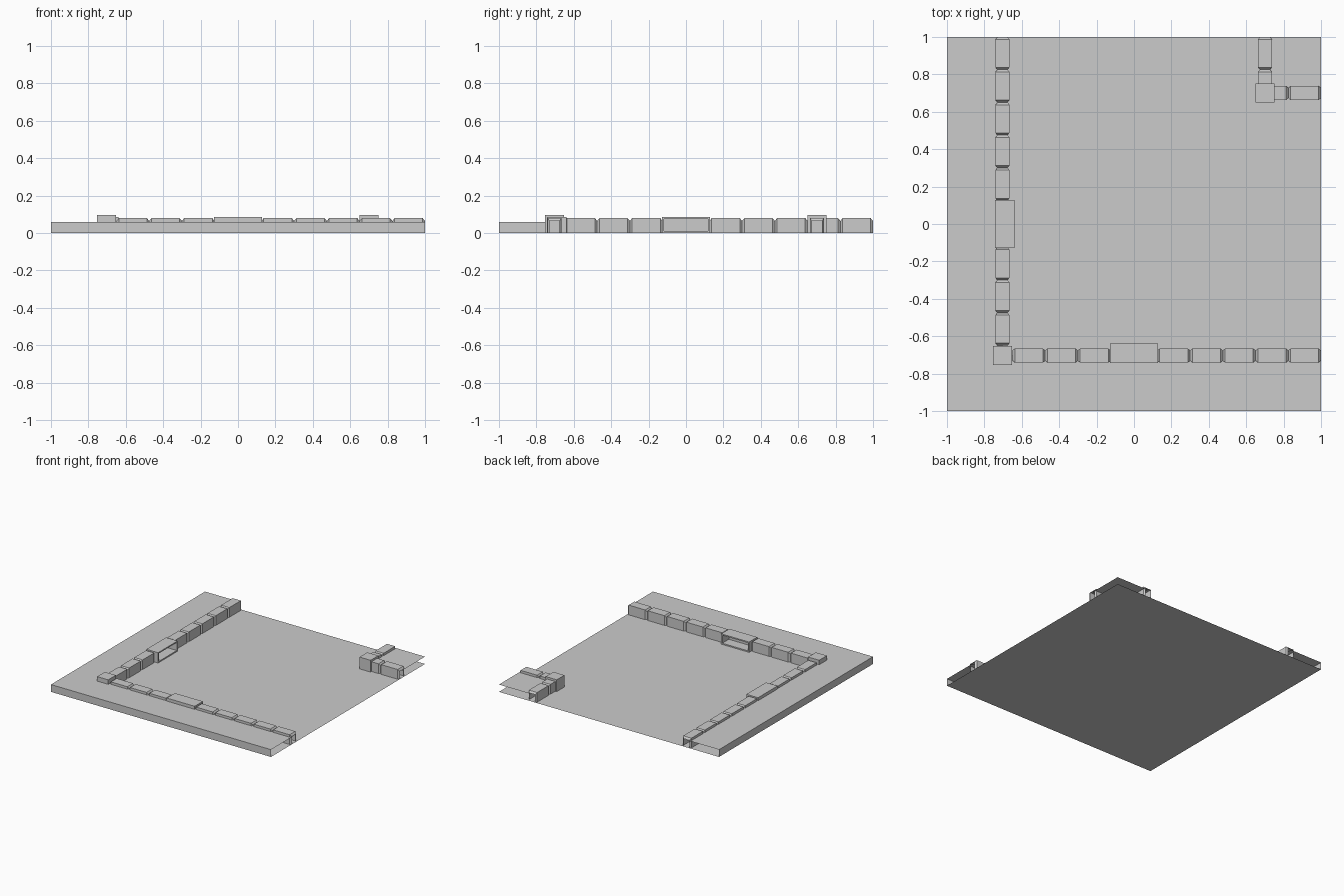
import bpy, bmesh

if "Cube" in bpy.data.objects:
    bpy.data.objects.remove(bpy.data.objects["Cube"])

LOW, HIGH = -0.703, 0.70      # curb centre lines
STEP, CHAMFER = 0.175, 0.0125  # stone spacing, joint chamfer
PAVE_Z = 0.06


def finish(name, bm, swap=False):
    """Make an object; swap mirrors x and y so one part serves both directions."""
    if swap:
        for v in bm.verts:
            v.co.x, v.co.y = v.co.y, v.co.x
        bmesh.ops.reverse_faces(bm, faces=bm.faces[:])
    bm.normal_update()
    me = bpy.data.meshes.new(name)
    bm.to_mesh(me)
    bm.free()
    ob = bpy.data.objects.new(name, me)
    bpy.context.collection.objects.link(ob)
    return ob


def box(x0, x1, y0, y1, z1):
    bm = bmesh.new()
    bmesh.ops.create_cube(bm, size=1)
    for v in bm.verts:
        v.co.x = x0 if v.co.x < 0 else x1
        v.co.y = y0 if v.co.y < 0 else y1
        v.co.z = 0 if v.co.z < 0 else z1
    bm.normal_update()
    return bm


def sheet(name, outline, z, walls=()):
    """Flat sheet at height z, with walls dropped to the ground on chosen edges."""
    bm = bmesh.new()
    top = [bm.verts.new((x, y, z)) for x, y in outline]
    bm.faces.new(top)
    low = {}
    for i in walls:
        a, b = i, (i + 1) % len(top)
        for k in (a, b):
            if k not in low:
                low[k] = bm.verts.new((*outline[k], 0))
        bm.faces.new((top[b], top[a], low[a], low[b]))
    return finish(name, bm)


def curb_row(name, centre, start, first_joint, end, swap):
    """Open arch section lofted along x, pinched at every joint."""
    bm = bmesh.new()
    stations = []
    if start < first_joint:
        stations += [(start, False), (first_joint - CHAMFER, False)]
    for i in range(round((end - first_joint) / STEP) + 1):
        j = first_joint + i * STEP
        if i:
            stations.append((j - CHAMFER, False))
        stations.append((j, True))
        if j < end - 0.01:
            stations.append((j + CHAMFER, False))
    rings = []
    for x, pinched in stations:
        w, h = (0.027, 0.065) if pinched else (0.0375, 0.08)
        ring = [(-w, 0), (-w, h), (w, h), (w, 0)]
        rings.append([bm.verts.new((x, centre + y, z)) for y, z in ring])
    for r, s in zip(rings, rings[1:]):
        for k in range(3):
            bm.faces.new((r[k], s[k], s[k + 1], r[k + 1]))
    return finish(name, bm, swap)


# Road surface and raised pavements, open on the tile's joining sides
sheet("road_surface", [(-1, -1), (1, -1), (1, 1), (-1, 1)], 0)
sheet("pavement", [(-1, -1), (1, -1), (1, LOW), (LOW, LOW), (LOW, 1), (-1, 1)],
      PAVE_Z, walls=(0, 5))
sheet("corner_pavement", [(HIGH, HIGH), (1, HIGH), (1, 1), (HIGH, 1)], PAVE_Z)

for side, swap in (("front", False), ("left", True)):
    # Curb stones either side of the drain, plus the short far-corner run
    curb_row(side + "_curb_short", LOW, -0.65, -0.65, -0.125, swap)
    curb_row(side + "_curb_long", LOW, 0.125, 0.125, 1.0, swap)
    curb_row(side + "_corner_curb", HIGH, 0.70, 0.825, 1.0, swap)

    # Drain box with a recessed mouth facing the road
    bm = box(-0.127, 0.127, LOW - 0.041, LOW + 0.065, 0.085)
    mouth = [f for f in bm.faces if f.normal.y > 0.9]
    bmesh.ops.inset_region(bm, faces=mouth, thickness=0.01, use_even_offset=True)
    bm.normal_update()
    hole = bmesh.ops.extrude_discrete_faces(bm, faces=mouth)["faces"]
    bmesh.ops.translate(bm, vec=(0, -0.085, 0),
                        verts=list({v for f in hole for v in f.verts}))
    finish(side + "_drain", bm, swap)

# Taller blocks at the two curb corners
for name, c in (("inner_corner_block", LOW), ("outer_corner_block", HIGH)):
    finish(name, box(c - 0.05, c + 0.05, c - 0.05, c + 0.05, 0.097))
